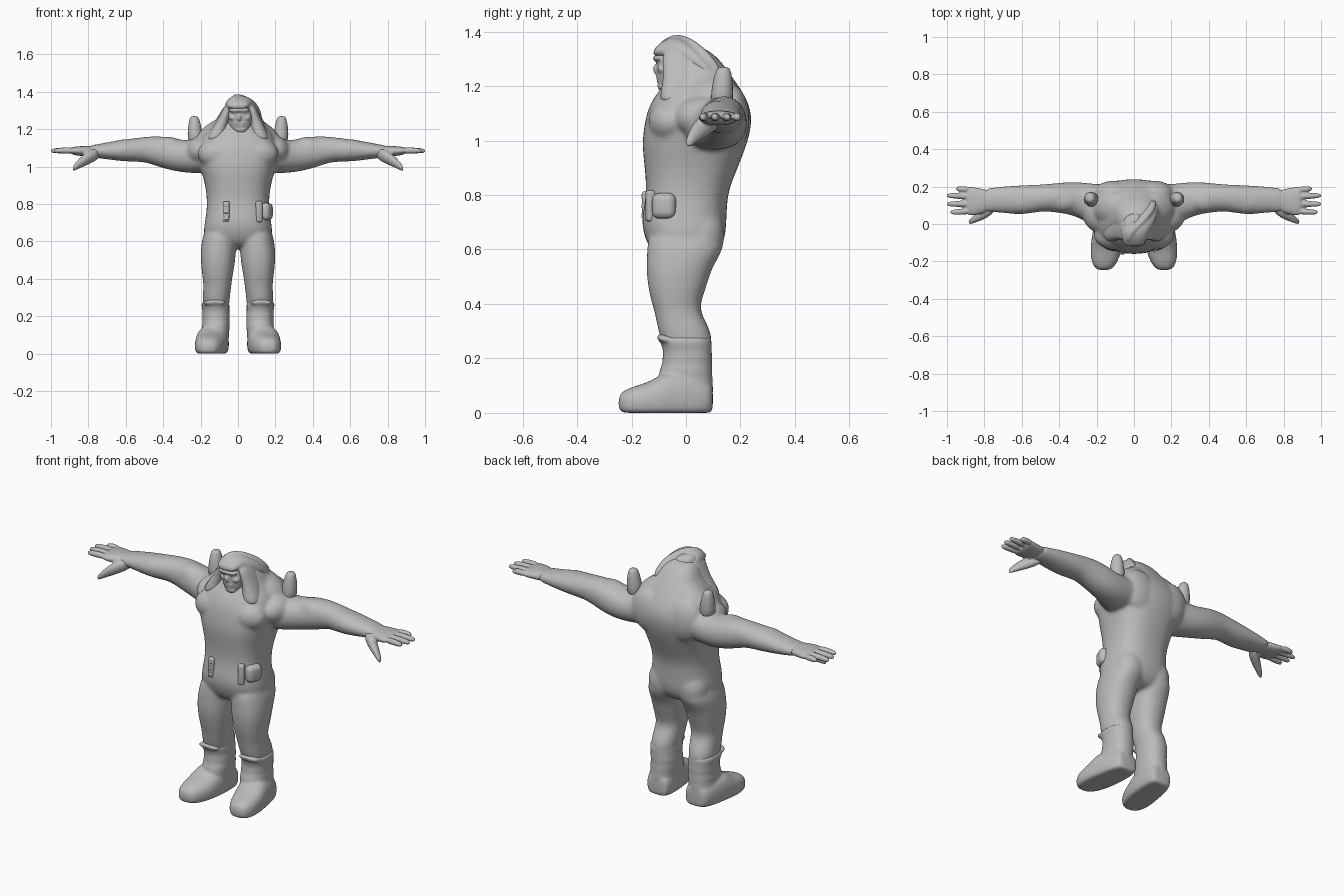
import bpy, bmesh, math
from mathutils import Matrix

grey = bpy.data.materials.new("stone_grey")
grey.diffuse_color = (0.50, 0.50, 0.50, 1)


def loft(bm, axis, rings, n=16, p=2.3, sx=1, floor=None):
    """Closed tube of superellipse rings: (position along axis, c1, c2, r1, r2)."""
    loops = []
    for t, c1, c2, r1, r2 in rings:
        loop = []
        for i in range(n):
            a = 2 * math.pi * (i + 0.5) / n
            c, s = math.cos(a), math.sin(a)
            u = c1 + r1 * math.copysign(abs(c) ** (2 / p), c)
            v = c2 + r2 * math.copysign(abs(s) ** (2 / p), s)
            x, y, z = {"x": (t, u, v), "y": (u, t, v), "z": (u, v, t)}[axis]
            if floor is not None:
                z = max(z, floor)
            loop.append(bm.verts.new((x * sx, y, z)))
        loops.append(loop)
    for a, b in zip(loops, loops[1:]):
        for i in range(n):
            j = (i + 1) % n
            bm.faces.new((a[i], a[j], b[j], b[i]))
    bm.faces.new(loops[0])
    bm.faces.new(loops[-1])


def blob(bm, loc, size, rot=(0, 0, 0)):
    m = (Matrix.Translation(loc) @ Matrix.Rotation(rot[2], 4, "Z") @ Matrix.Rotation(rot[1], 4, "Y")
         @ Matrix.Rotation(rot[0], 4, "X") @ Matrix.Diagonal((*size, 1)))
    bmesh.ops.create_uvsphere(bm, u_segments=16, v_segments=10, radius=1, matrix=m)


def finish(name, bm, voxel=0, smooth=4, subdiv=1):
    bmesh.ops.recalc_face_normals(bm, faces=bm.faces)
    me = bpy.data.meshes.new(name)
    bm.to_mesh(me)
    bm.free()
    me.materials.append(grey)
    for f in me.polygons:
        f.use_smooth = True
    ob = bpy.data.objects.new(name, me)
    bpy.context.collection.objects.link(ob)
    if subdiv:
        ob.modifiers.new("round", "SUBSURF").levels = subdiv
        ob.modifiers["round"].render_levels = subdiv
    if voxel:
        r = ob.modifiers.new("fuse", "REMESH")
        r.mode, r.voxel_size, r.use_smooth_shade = "VOXEL", voxel, True
        s = ob.modifiers.new("soften", "SMOOTH")
        s.factor, s.iterations = 0.5, smooth
    return ob


# Body: torso, arms, legs and the cowl-like neck fused into one skin
bm = bmesh.new()
torso = [(.56, .11, -.09, .08), (.60, .17, -.135, .13), (.65, .188, -.155, .147), (.70, .18, -.166, .15),
         (.76, .17, -.155, .152), (.82, .167, -.147, .158), (.90, .176, -.153, .192),
         (.98, .20, -.164, .224), (1.04, .215, -.158, .241), (1.10, .215, -.148, .245),
         (1.16, .20, -.122, .222), (1.21, .155, -.075, .188), (1.26, .12, -.055, .152),
         (1.31, .098, -.05, .115), (1.35, .06, -.05, .055)]
loft(bm, "z", [(z, .01 * (z > 1.25), (a + b) / 2, w, (b - a) / 2) for z, w, a, b in torso], n=20, p=2.5)
for s in (1, -1):
    loft(bm, "x", [(.08, .10, 1.07, .11, .10), (.20, .09, 1.062, .125, .10),
                   (.27, .125, 1.05, .10, .086), (.36, .14, 1.068, .087, .09),
                   (.43, .14, 1.083, .078, .084), (.50, .14, 1.093, .072, .067),
                   (.57, .13, 1.088, .08, .064), (.66, .128, 1.086, .078, .054),
                   (.74, .132, 1.083, .066, .039), (.82, .122, 1.083, .07, .028)], sx=s, p=2.1)
    loft(bm, "z", [(.68, .092, 0, .088, .145), (.60, .10, 0, .096, .145), (.54, .106, -.025, .096, .124),
                   (.47, .108, -.032, .092, .112), (.40, .11, -.037, .079, .09),
                   (.36, .11, -.028, .076, .086), (.30, .117, -.004, .074, .101),
                   (.24, .117, .008, .07, .09), (.17, .115, .01, .06, .07)], sx=s)
    # chest, shoulder, back, trapezius, buttock, knee and arm muscle masses
    blob(bm, (s * .10, -.06, 1.07), (.12, .082, .085))
    blob(bm, (s * .20, .07, 1.085), (.08, .115, .078))
    blob(bm, (s * .10, .165, 1.08), (.12, .07, .13), (0, s * .4, 0))
    blob(bm, (s * .125, .09, 1.185), (.12, .09, .055), (0, s * .6, 0))
    blob(bm, (s * .088, .06, .655), (.09, .085, .11))
    blob(bm, (s * .11, -.072, .43), (.065, .055, .075))
    blob(bm, (s * .38, .125, 1.105), (.10, .065, .056))
    blob(bm, (s * .60, .12, 1.092), (.10, .07, .055))
finish("body", bm, 0.009, 9)

# Head: features fused
bm = bmesh.new()
loft(bm, "z", [(1.18, .015, -.05, .035, .04), (1.20, .012, -.04, .055, .062),
               (1.25, .012, -.025, .075, .085), (1.30, .01, -.02, .08, .09),
               (1.34, .005, -.015, .068, .078), (1.37, -.01, -.02, .04, .05)], p=2.2)
blob(bm, (.015, -.082, 1.20), (.034, .024, .022))           # chin
blob(bm, (.005, -.106, 1.262), (.013, .016, .022))          # nose
blob(bm, (.005, -.10, 1.302), (.06, .022, .014))            # brow
blob(bm, (.01, -.10, 1.232), (.03, .011, .006))             # upper lip
blob(bm, (.012, -.098, 1.219), (.026, .011, .006))          # lower lip
for s in (1, -1):
    blob(bm, (.01 + s * .036, -.086, 1.262), (.024, .02, .016))
    blob(bm, (.007 + s * .024, -.103, 1.287), (.010, .007, .006))
finish("head", bm, 0.005, 4)

# Hood: brim over the brow, a skewed ridge to the back, cheek folds into the collar
bm = bmesh.new()
loft(bm, "y", [(-.122, .0, 1.322, .05, .012), (-.095, .0, 1.332, .062, .028),
               (-.05, .005, 1.335, .075, .052), (.0, .018, 1.315, .092, .06),
               (.05, .03, 1.28, .10, .06), (.10, .03, 1.235, .105, .055),
               (.15, .02, 1.19, .10, .05)], p=2.1)
loft(bm, "y", [(-.10, -.03, 1.348, .014, .012), (-.05, -.02, 1.372, .022, .022),
               (.0, .025, 1.362, .028, .026), (.05, .065, 1.33, .032, .026),
               (.09, .09, 1.293, .03, .026), (.13, .10, 1.245, .02, .022)], p=2)
for s in (1, -1):
    loft(bm, "z", [(1.13, s * .125, -.05, .05, .05), (1.18, s * .115, -.035, .045, .06),
                   (1.24, s * .088 + .008, -.02, .035, .062), (1.30, s * .068 + .01, -.015, .028, .075),
                   (1.335, s * .055 + .008, -.02, .022, .065)])
finish("hood", bm, 0.006, 9)

# Hands: palm, four fingers and a drooping thumb
for s, side in ((1, "left"), (-1, "right")):
    bm = bmesh.new()
    loft(bm, "x", [(.75, .13, 1.084, .05, .028), (.82, .12, 1.083, .07, .029),
                   (.87, .122, 1.084, .08, .024), (.90, .124, 1.086, .077, .018)], sx=s)
    for y, tip, yt in ((.185, .955, .188), (.147, 1.003, .152), (.107, 1.003, .107), (.068, .985, .063)):
        loft(bm, "x", [(.87, y, 1.086, .019, .019), (.93, (y + yt) / 2, 1.087, .018, .018),
                       (tip - .02, yt, 1.085, .016, .016), (tip, yt, 1.084, .008, .009)], n=8, p=2, sx=s)
    loft(bm, "x", [(.73, .11, 1.075, .035, .028), (.79, .066, 1.056, .042, .044),
                   (.84, .036, 1.024, .026, .031), (.872, .016, .999, .019, .022),
                   (.886, .008, .986, .009, .011)], n=10, p=2, sx=s)
    finish(side + "_hand", bm, 0.005, 3)

# Boots: foot, wrinkled shaft and flared cuff
for s, side in ((1, "left"), (-1, "right")):
    bm = bmesh.new()
    loft(bm, "y", [(.1, .117, .05, .05, .05), (.085, .12, .05, .07, .075), (.02, .128, .05, .082, .10),
                   (-.05, .136, .06, .088, .10), (-.09, .142, .05, .088, .095), (-.13, .147, .042, .086, .075),
                   (-.18, .155, .038, .078, .064), (-.225, .16, .036, .06, .05),
                   (-.249, .162, .035, .032, .03)], sx=s, p=2.5, floor=0)
    loft(bm, "z", [(.0, .125, .01, .072, .09), (.05, .125, .01, .074, .09),
                   (.10, .122, -.004, .076, .106), (.135, .118, -.002, .073, .10), (.155, .118, .0, .077, .10),
                   (.18, .117, .004, .072, .092), (.20, .117, .005, .076, .094),
                   (.225, .118, .006, .072, .09), (.25, .12, .002, .076, .095),
                   (.272, .121, -.002, .077, .098), (.282, .121, -.002, .066, .085)], sx=s)
    loft(bm, "y", [(-.04, .123, .265, .07, .022), (-.085, .125, .27, .062, .019),
                   (-.108, .125, .279, .052, .011)], n=12, sx=s)
    finish(side + "_boot", bm, 0.007, 3)

# Shoulder spikes: blunt cones
for s, side in ((1, "left"), (-1, "right")):
    bm = bmesh.new()
    loft(bm, "z", [(1.11, s * .225, .13, .044, .045), (1.18, s * .23, .133, .043, .043),
                   (1.22, s * .232, .135, .036, .038), (1.25, s * .233, .137, .029, .031),
                   (1.266, s * .234, .138, .022, .023), (1.27, s * .234, .138, .012, .012)], n=10, p=2)
    finish(side + "_shoulder_spike", bm)


# Belt gear: rounded side pouch and two front straps
def block(name, loc, size, turn, round_off=.35):
    bm = bmesh.new()
    bmesh.ops.create_cube(bm, size=1, matrix=Matrix.Translation(loc)
                          @ Matrix.Rotation(turn, 4, "Z") @ Matrix.Diagonal((*size, 1)))
    bmesh.ops.bevel(bm, geom=bm.edges[:], offset=min(size) * round_off, segments=4, affect="EDGES", profile=.5)
    finish(name, bm, subdiv=0)


block("side_pouch", (.152, -.08, .76), (.056, .09, .095), -.35, .48)
block("pouch_strap", (.112, -.13, .76), (.034, .035, .115), .45)
block("front_strap", (-.063, -.145, .76), (.036, .03, .11), -.1)
for i in range(3):
    block("strap_stud_%d" % (i + 1), (-.063, -.155, .725 + i * .035), (.026, .016, .02), -.1)
